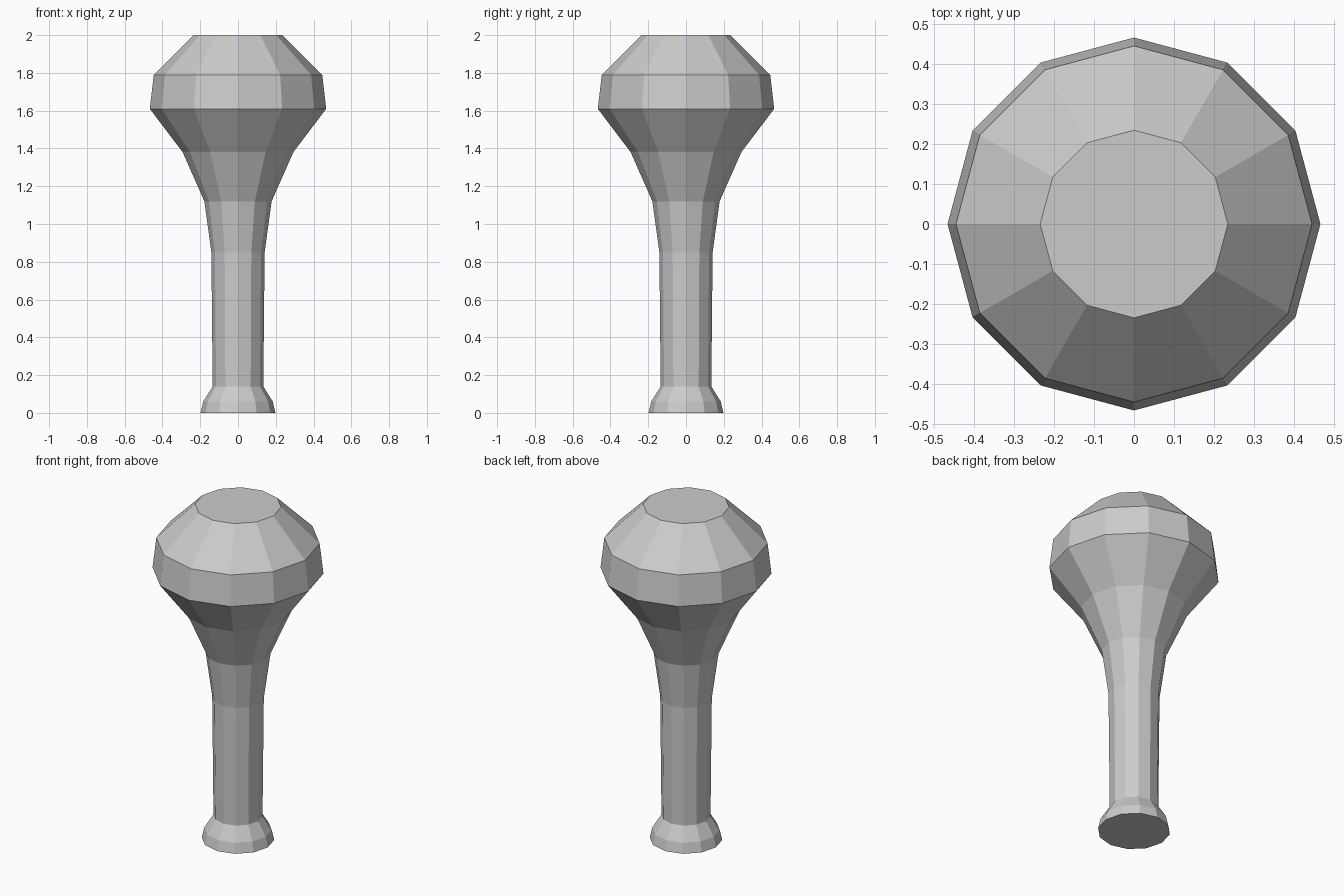
import bpy
import bmesh
from math import cos, sin, tau

if "Cube" in bpy.data.objects:
    bpy.data.objects.remove(bpy.data.objects["Cube"])

SIDES = 12

# Profile of the turned body: (radius, height) from foot to crown
PROFILE = [
    (0.198, 0.0), (0.184, 0.06), (0.134, 0.14),     # flared foot
    (0.141, 0.85), (0.178, 1.12),                   # shaft
    (0.293, 1.38), (0.467, 1.61),                   # flare under the head
    (0.446, 1.79), (0.235, 2.0),                    # head band and bevelled crown
]


def lathe(name, profile, sides):
    bm = bmesh.new()
    rings = [[bm.verts.new((r * cos(tau * i / sides), r * sin(tau * i / sides), z))
              for i in range(sides)] for r, z in profile]
    for low, high in zip(rings, rings[1:]):
        for i in range(sides):
            j = (i + 1) % sides
            bm.faces.new((low[i], low[j], high[j], high[i]))
    bm.faces.new(rings[0][::-1])
    bm.faces.new(rings[-1])
    mesh = bpy.data.meshes.new(name)
    bm.to_mesh(mesh)
    bm.free()
    obj = bpy.data.objects.new(name, mesh)
    bpy.context.collection.objects.link(obj)
    return obj


# One continuous faceted handle with its round head
lathe("knobbed_handle", PROFILE, SIDES)
